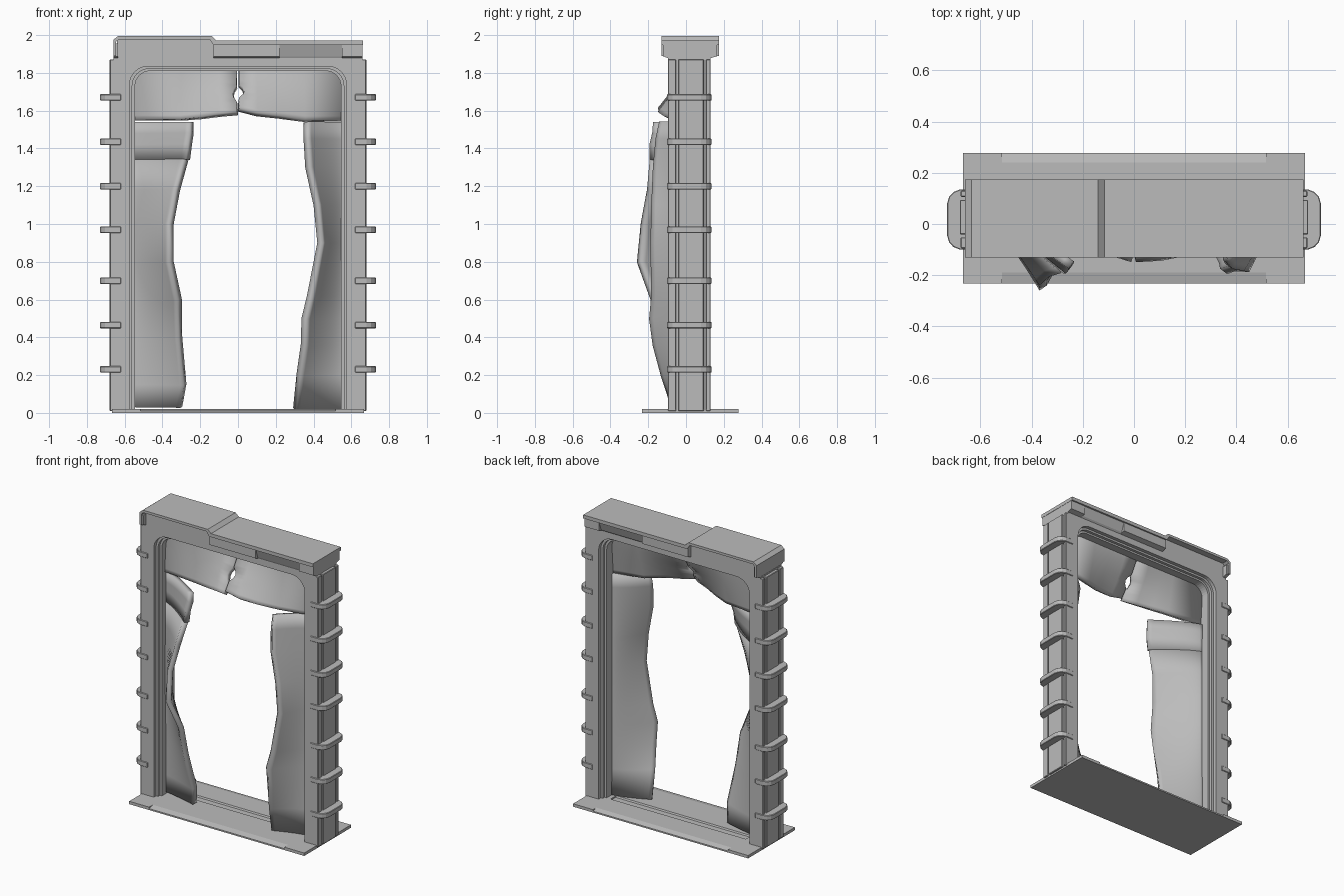
import bpy, bmesh, math
from mathutils import Vector

if "Cube" in bpy.data.objects:
    bpy.data.objects.remove(bpy.data.objects["Cube"], do_unlink=True)

grey = bpy.data.materials.new("worn grey metal")
grey.use_nodes = True
grey.diffuse_color = (0.5, 0.5, 0.5, 1)
grey.node_tree.nodes["Principled BSDF"].inputs["Base Color"].default_value = (0.5, 0.5, 0.5, 1)


def finish(name, bm, bevel=0):
    bmesh.ops.recalc_face_normals(bm, faces=bm.faces[:])
    me = bpy.data.meshes.new(name)
    bm.to_mesh(me)
    bm.free()
    ob = bpy.data.objects.new(name, me)
    bpy.context.collection.objects.link(ob)
    me.materials.append(grey)
    if bevel:
        mod = ob.modifiers.new("edge", "BEVEL")
        mod.width = bevel
        mod.limit_method = "ANGLE"
    return ob


def prism(name, outline, axis, lo, hi, bevel=0):
    """Extrude a 2D outline along an axis (other two axes keep x, y, z order)."""
    bm = bmesh.new()
    verts = []
    for p in outline:
        co = list(p)
        co.insert("xyz".index(axis), lo)
        verts.append(bm.verts.new(co))
    face = bm.faces.new(verts)
    ext = bmesh.ops.extrude_face_region(bm, geom=[face])
    step = Vector([hi - lo if a == axis else 0 for a in "xyz"])
    bmesh.ops.translate(bm, vec=step, verts=[v for v in ext["geom"] if isinstance(v, bmesh.types.BMVert)])
    return finish(name, bm, bevel)


def box(name, x, y, z, bevel=0):
    return prism(name, [(x[0], y[0]), (x[1], y[0]), (x[1], y[1]), (x[0], y[1])], "z", *z, bevel)


def arch(name, half, top, radius, y0, y1):
    """Doorway layer with a rounded opening."""
    inner = [(half, 0.01)]
    for i in range(9):
        a = math.pi / 2 * i / 8
        inner.append((half - radius + radius * math.cos(a), top - radius + radius * math.sin(a)))
    inner += [(-x, z) for x, z in reversed(inner)]
    outer = [(-0.66, 0.01), (-0.66, 1.88), (0.66, 1.88), (0.66, 0.01)]
    return prism(name, inner + outer, "y", y0, y1)


def sheet(name, anchors, edges, power, notch=0):
    """Torn sheet lofted from fixed anchors to a bent free edge."""
    cols = 12
    bm = bmesh.new()
    grid = []
    for r, (a, e) in enumerate(zip(anchors, edges)):
        row = []
        for c in range(cols + 1):
            t = c / cols
            p = Vector(a).lerp(Vector(e), t)
            p.y = a[1] + (e[1] - a[1]) * t ** power
            if r == len(edges) - 1 and 6 <= c <= 8:
                p.x += notch * (1 if c == 7 else 0.7)
            row.append(bm.verts.new(p))
        grid.append(row)
    for r in range(len(grid) - 1):
        for c in range(cols):
            bm.faces.new((grid[r][c], grid[r][c + 1], grid[r + 1][c + 1], grid[r + 1][c]))
    ob = finish(name, bm)
    mod = ob.modifiers.new("thickness", "SOLIDIFY")
    mod.thickness = 0.035
    mod.offset = 0
    bpy.ops.object.select_all(action="DESELECT")
    bpy.context.view_layer.objects.active = ob
    ob.select_set(True)
    bpy.ops.object.shade_smooth_by_angle(angle=math.radians(35))
    return ob


# Floor plate: grooved middle with sloped edges, square ends
groove = [(0.085, 0.02), (0.08, 0.01), (0.03, 0.01), (0.025, 0.02)]
prism("floor_plate", [(-0.232, 0), (0.277, 0), (0.277, 0.01), (0.24, 0.02)] + groove
      + [(-0.19, 0.02), (-0.232, 0.01)], "x", -0.515, 0.515)
for side in (-1, 1):
    box("floor_plate_end", sorted((side * 0.515, side * 0.667)), (-0.232, 0.277), (0, 0.02))

# Stepped doorway frame
arch("frame_front", 0.575, 1.835, 0.1, -0.095, -0.07)
arch("frame_front_step", 0.56, 1.822, 0.09, -0.07, -0.05)
arch("frame_core", 0.545, 1.81, 0.08, -0.05, 0.085)
arch("frame_back_step", 0.56, 1.822, 0.09, 0.085, 0.105)
arch("frame_back", 0.575, 1.835, 0.1, 0.105, 0.13)

# Side panels between corner strips, and the clamps wrapped round each post
clamp_z = (0.23, 0.465, 0.7, 0.97, 1.2, 1.435, 1.67)
for side in (-1, 1):
    for name, y0, y1, reach in (("side_panel", -0.041, 0.094, 0.68),
                                ("front_corner_strip", -0.095, -0.052, 0.677),
                                ("back_corner_strip", 0.106, 0.13, 0.677)):
        box(name, sorted((side * 0.65, side * reach)), (y0, y1), (0.01, 1.87), 0.003)
    half = [(0.62, -0.1), (0.68, -0.1), (0.705, -0.09), (0.722, -0.072), (0.73, -0.045)]
    outline = half + [(x, 0.035 - y) for x, y in reversed(half)]
    for z in clamp_z:
        prism("clamp", [(side * x, y) for x, y in outline], "z", z - 0.017, z + 0.017, 0.003)

# Lintel: high block flush with the frame on one end, lower run with a slanted panel on the other
flare = [(-0.095, 1.878), (-0.122, 1.888), (-0.122, 1.955), (0.164, 1.955), (0.164, 1.888), (0.13, 1.878)]
slant = [(-0.095, 1.878), (-0.1, 1.888), (-0.122, 1.955), (0.164, 1.955), (0.14, 1.888), (0.13, 1.878)]
box("lintel_high_block", (-0.64, -0.13), (-0.095, 0.13), (1.87, 1.98))
prism("lintel_bracket", flare, "x", -0.658, -0.635)
prism("lintel_low_panel", flare, "x", -0.13, 0.22)
prism("lintel_slanted_panel", slant, "x", 0.22, 0.55)
prism("lintel_end_block", flare, "x", 0.55, 0.66)
cap = [(-0.66, 1.89), (-0.66, 1.975), (-0.635, 1.995), (-0.14, 1.995), (-0.115, 1.972), (0.662, 1.972),
       (0.662, 1.948), (-0.13, 1.948), (-0.15, 1.978), (-0.63, 1.978), (-0.645, 1.965), (-0.645, 1.89)]
prism("lintel_cap", cap, "y", -0.13, 0.174)

# Torn side sheets, bent out toward the front: x, y, z of the free edge
left_edge = [(-0.3, -0.04, 0.03), (-0.28, -0.07, 0.15), (-0.305, -0.13, 0.4), (-0.31, -0.175, 0.6),
             (-0.355, -0.25, 0.8), (-0.355, -0.23, 1.0), (-0.32, -0.195, 1.18), (-0.275, -0.18, 1.34)]
left_top = [(-0.265, -0.18, 1.34), (-0.255, -0.18, 1.42), (-0.245, -0.165, 1.48), (-0.245, -0.16, 1.54)]
right_edge = [(0.3, -0.06, 0.02), (0.32, -0.12, 0.2), (0.345, -0.165, 0.36), (0.35, -0.185, 0.5),
              (0.38, -0.175, 0.62), (0.435, -0.18, 0.9), (0.415, -0.175, 1.1), (0.37, -0.165, 1.3),
              (0.36, -0.15, 1.45), (0.36, -0.13, 1.54)]
for name, edge, side, power in (("torn_sheet_left", left_edge, -1, 1.3),
                                ("torn_sheet_left_top", left_top, -1, 1.3),
                                ("torn_sheet_right", right_edge, 1, 1.4)):
    sheet(name, [(side * 0.56, 0.015, p[2]) for p in edge], edge, power)

# Torn top sheet in two halves, split by a central crack with a hole
top_left = [(-0.56, 0.0, 1.55), (-0.3, -0.03, 1.55), (-0.2, -0.065, 1.56), (-0.1, -0.105, 1.575),
            (-0.006, -0.135, 1.585)]
top_right = [(0.56, 0.0, 1.545), (0.35, -0.05, 1.545), (0.22, -0.105, 1.565), (0.1, -0.13, 1.58),
             (0.004, -0.135, 1.605)]
for name, edge, notch in (("torn_sheet_top_left", top_left, -0.02), ("torn_sheet_top_right", top_right, 0.028)):
    sheet(name, [(p[0], 0.015, 1.825) for p in edge], edge, 1.2, notch)
